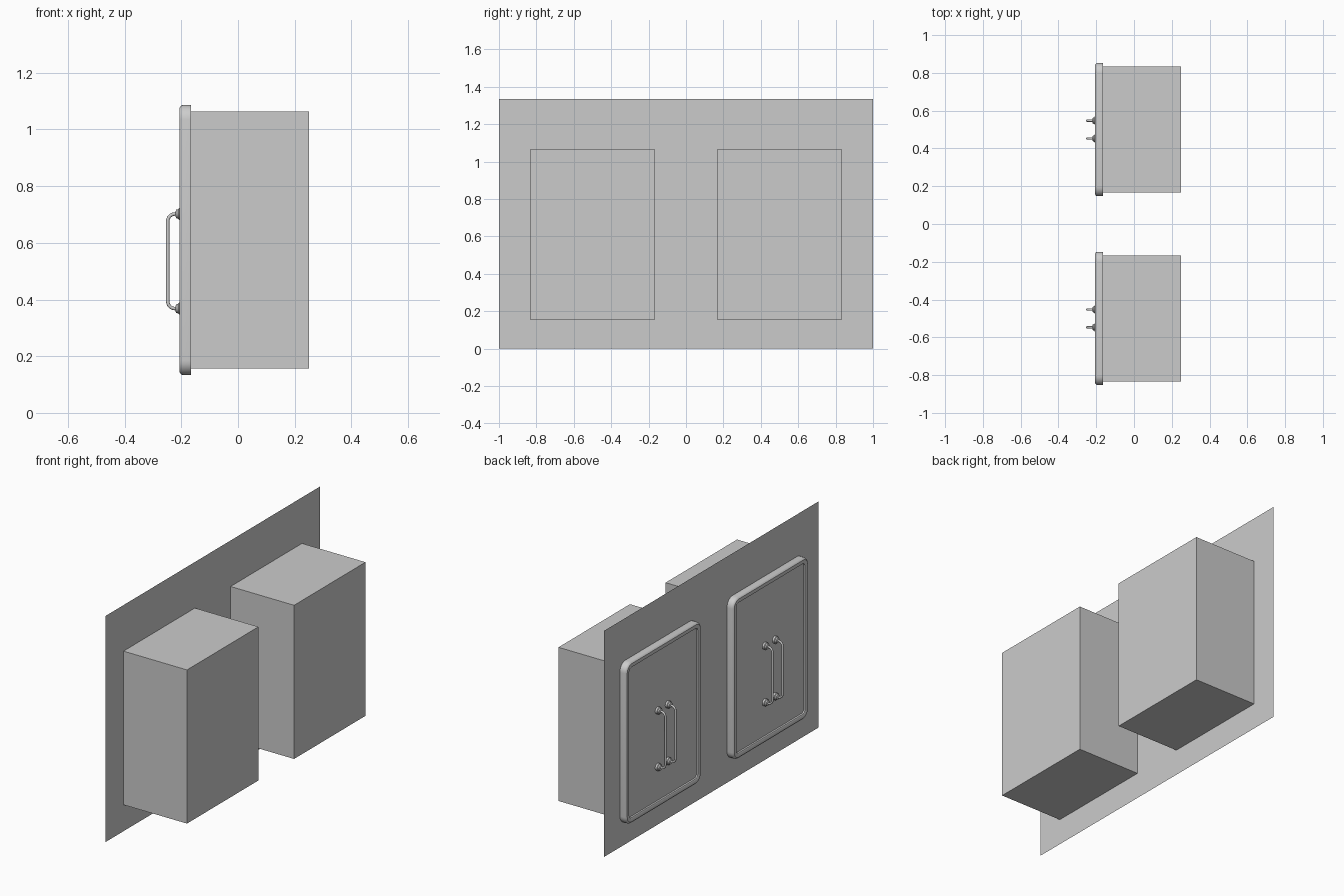
import bpy, bmesh
from math import sin, cos, pi, tau, radians
from mathutils import Matrix, Vector

if "Cube" in bpy.data.objects:
    bpy.data.objects.remove(bpy.data.objects["Cube"])

grey = bpy.data.materials.new("light grey metal")
grey.use_nodes = True
grey.diffuse_color = (0.6, 0.6, 0.6, 1)
grey.node_tree.nodes["Principled BSDF"].inputs["Base Color"].default_value = (0.6, 0.6, 0.6, 1)

WALL_X = -0.165      # plane of the mounting panel
MID_Z = 0.61         # centre height of cabinets and doors


def finish(bm, name, smooth=False):
    bmesh.ops.recalc_face_normals(bm, faces=bm.faces)
    mesh = bpy.data.meshes.new(name)
    bm.to_mesh(mesh)
    bm.free()
    mesh.materials.append(grey)
    ob = bpy.data.objects.new(name, mesh)
    bpy.context.collection.objects.link(ob)
    if smooth:
        bpy.ops.object.select_all(action='DESELECT')
        ob.select_set(True)
        bpy.context.view_layer.objects.active = ob
        bpy.ops.object.shade_smooth_by_angle(angle=radians(35))
    return ob


def loft(name, rings, cap_start=True, cap_end=True, smooth=True):
    """Skin a series of closed rings."""
    bm = bmesh.new()
    loops = [[bm.verts.new(p) for p in ring] for ring in rings]
    for a, b in zip(loops, loops[1:]):
        for i in range(len(a)):
            j = (i + 1) % len(a)
            bm.faces.new((a[i], a[j], b[j], b[i]))
    if cap_start:
        bm.faces.new(loops[0])
    if cap_end:
        bm.faces.new(loops[-1])
    return finish(bm, name, smooth)


def rounded_rect(x, cy, half_y, half_z, radius, steps=6):
    pts = []
    for k, (sy, sz) in enumerate(((1, 1), (-1, 1), (-1, -1), (1, -1))):
        for s in range(steps + 1):
            a = (k + s / steps) * pi / 2
            pts.append((x, cy + sy * (half_y - radius) + radius * cos(a),
                        MID_Z + sz * (half_z - radius) + radius * sin(a)))
    return pts


def disc_ring(x, cy, cz, radius, n=16):
    return [(x, cy + radius * cos(tau * i / n), cz + radius * sin(tau * i / n)) for i in range(n)]


def handle_bar(name, cy):
    # path: out from the door, round the bend, up, and back
    reach, bend, half = -0.248, 0.026, 0.167
    path = [(-0.195, -half)]
    for s in range(7):
        a = s / 6 * pi / 2
        path.append((reach + bend - bend * sin(a), -half + bend - bend * cos(a)))
    path += [(x, -z) for x, z in reversed(path)]
    pts = [Vector((x, cy, 0.535 + z)) for x, z in path]
    rings = []
    for i, p in enumerate(pts):
        t = (pts[min(i + 1, len(pts) - 1)] - pts[max(i - 1, 0)]).normalized()
        side = Vector((0, 1, 0))
        up = t.cross(side)
        rings.append([p + 0.006 * (side * cos(tau * k / 12) + up * sin(tau * k / 12))
                      for k in range(12)])
    loft(name, rings)


# Thin mounting panel
bm = bmesh.new()
bm.faces.new([bm.verts.new((WALL_X, y, z)) for y, z in ((-1, 0), (1, 0), (1, 1.336), (-1, 1.336))])
finish(bm, "mounting_panel")

for side, cy in (("left", 0.5), ("right", -0.5)):
    # Cabinet body behind the panel
    bm = bmesh.new()
    depth = 0.25 - WALL_X
    bmesh.ops.create_cube(bm, size=1, matrix=Matrix.Translation((WALL_X + depth / 2, cy, MID_Z))
                          @ Matrix.Diagonal((depth, 0.667, 0.908, 1)))
    bm.faces.ensure_lookup_table()
    bmesh.ops.delete(bm, geom=[f for f in bm.faces if f.normal.x < -0.5], context='FACES')
    finish(bm, side + "_cabinet_body")

    # Door with a rounded rim and a recessed middle: (inset, x)
    profile = ((0, WALL_X), (0, -0.194), (0.003, -0.201), (0.010, -0.206),
               (0.028, -0.206), (0.033, -0.203), (0.036, -0.196), (0.046, -0.196))
    loft(side + "_door", [rounded_rect(x, cy, 0.353 - d, 0.477 - d, 0.052 - d)
                          for d, x in profile], cap_start=False)

    # Pair of handles, each with two flared feet
    for tag, off in (("outer", 0.047), ("inner", -0.047)):
        y = cy + off
        handle_bar(f"{side}_{tag}_handle_bar", y)
        for end, z in (("lower", 0.368), ("upper", 0.702)):
            loft(f"{side}_{tag}_handle_{end}_foot",
                 [disc_ring(x, y, z, r) for x, r in ((-0.195, 0.021), (-0.208, 0.021),
                  (-0.211, 0.017), (-0.218, 0.015), (-0.221, 0.008))], cap_start=False)
